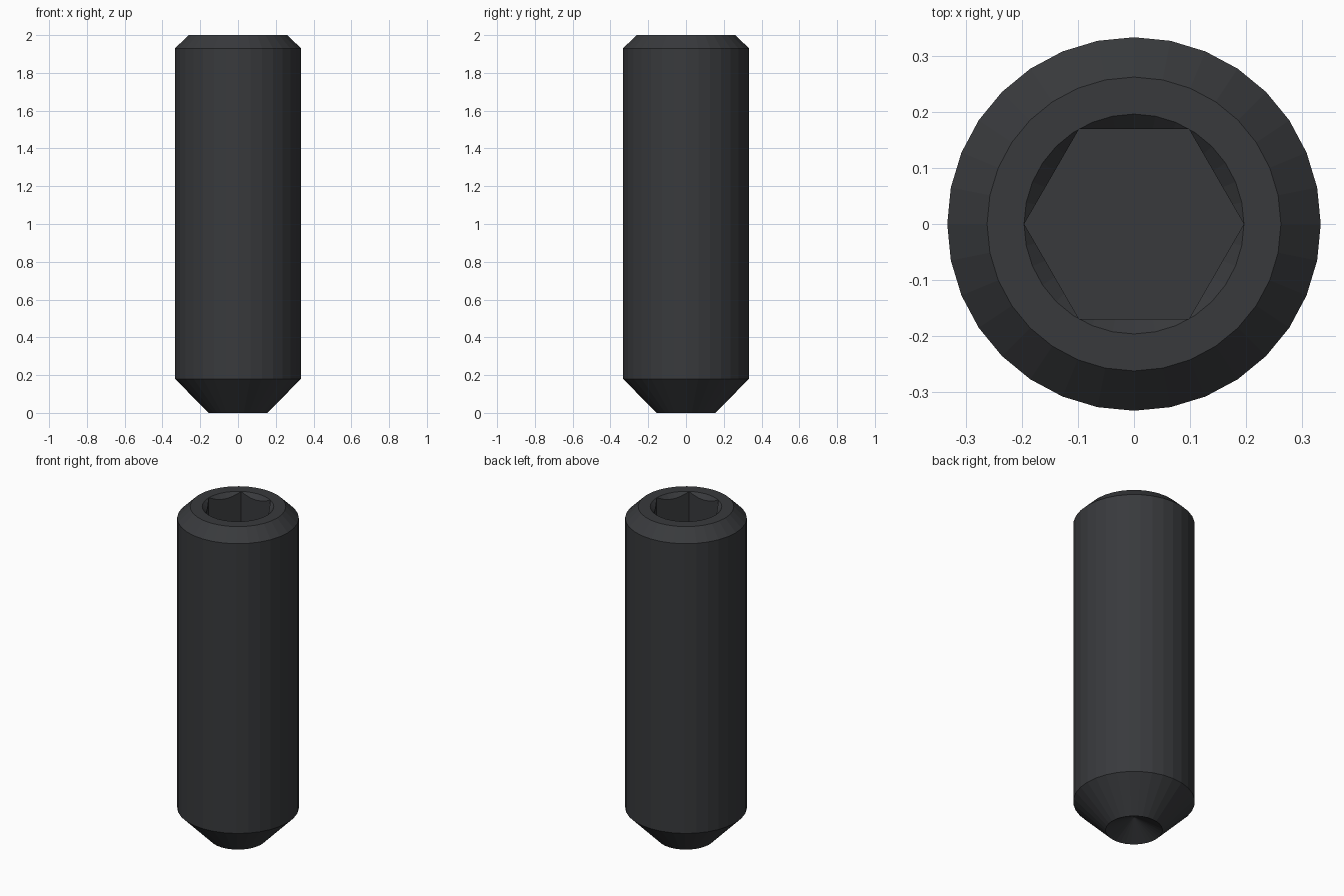
import bpy, bmesh
from math import cos, sin, pi

if "Cube" in bpy.data.objects:
    bpy.data.objects.remove(bpy.data.objects["Cube"])

SIDES = 32


def lathe(name, rings, sides, bottom_tip=None):
    """Stack rings of (radius, z) into a closed solid."""
    bm = bmesh.new()
    loops = [[bm.verts.new((r * cos(2 * pi * i / sides), r * sin(2 * pi * i / sides), z))
              for i in range(sides)] for r, z in rings]
    for a, b in zip(loops, loops[1:]):
        for i in range(sides):
            j = (i + 1) % sides
            bm.faces.new((a[i], a[j], b[j], b[i]))
    bm.faces.new(loops[-1])
    if bottom_tip is None:
        bm.faces.new(loops[0][::-1])
    else:
        tip = bm.verts.new((0, 0, bottom_tip))
        for i in range(sides):
            bm.faces.new((loops[0][(i + 1) % sides], loops[0][i], tip))
    bmesh.ops.recalc_face_normals(bm, faces=bm.faces)
    mesh = bpy.data.meshes.new(name)
    bm.to_mesh(mesh)
    bm.free()
    obj = bpy.data.objects.new(name, mesh)
    bpy.context.collection.objects.link(obj)
    return obj


# Screw body: cupped point, shank, top chamfer, countersunk socket mouth
screw = lathe("set_screw",
              [(0.156, 0), (0.333, 0.18), (0.333, 1.93), (0.262, 2.0),
               (0.196, 2.0), (0.16, 1.964)], SIDES, bottom_tip=0.085)

# Hexagonal drive socket
cutter = lathe("hex_socket_cutter", [(0.1958, 1.58), (0.1958, 2.1)], 6)
cut = screw.modifiers.new("hex_socket", 'BOOLEAN')
cut.operation = 'DIFFERENCE'
cut.solver = 'EXACT'
cut.object = cutter
bpy.context.view_layer.objects.active = screw
screw.select_set(True)
bpy.ops.object.modifier_apply(modifier=cut.name)
bpy.data.objects.remove(cutter)

# Black steel
steel = bpy.data.materials.new("black_steel")
steel.diffuse_color = (0.04, 0.042, 0.046, 1)
steel.use_nodes = True
steel.node_tree.nodes["Principled BSDF"].inputs["Base Color"].default_value = steel.diffuse_color
screw.data.materials.clear()
screw.data.materials.append(steel)
